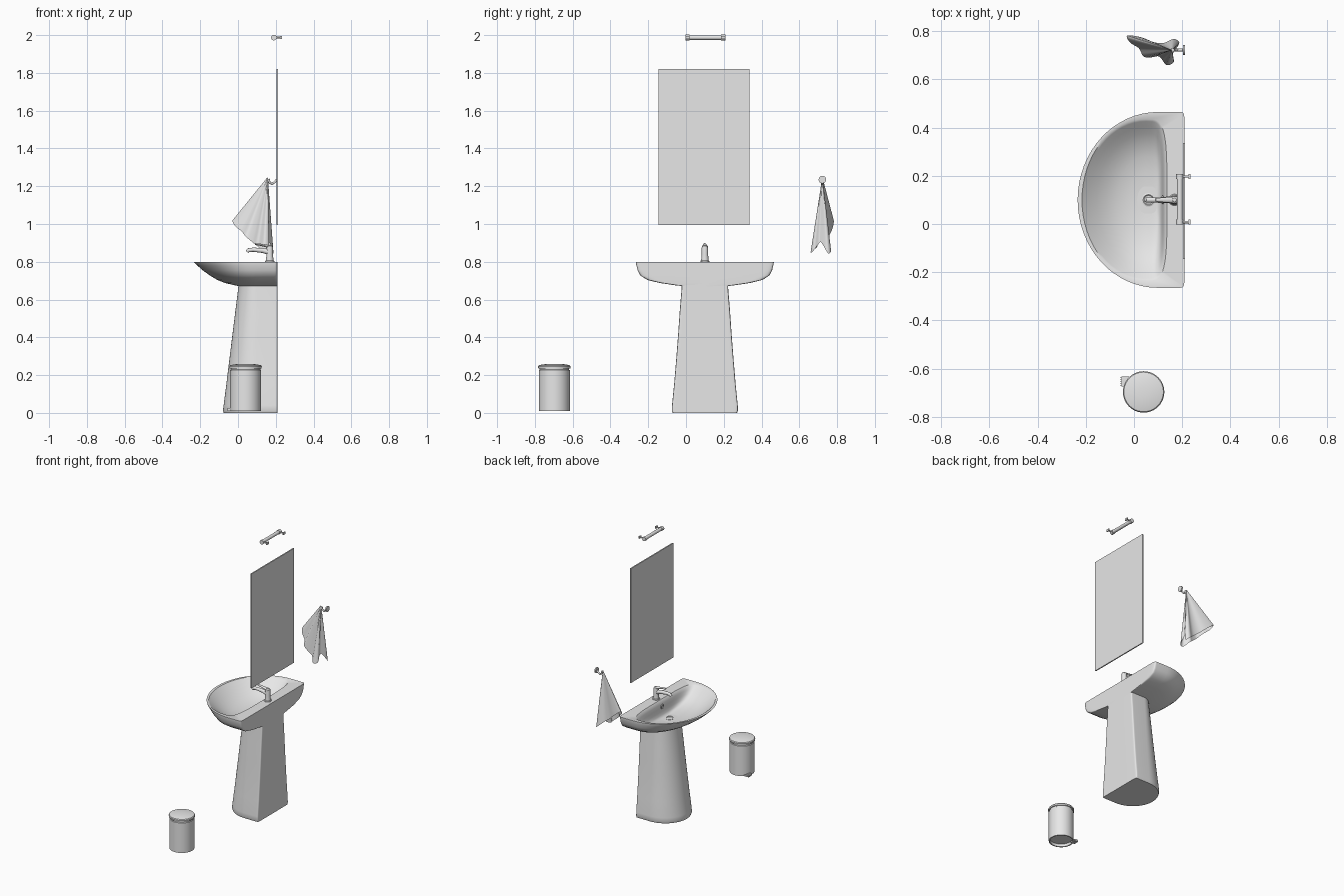
import bpy, bmesh, math
from mathutils import Vector

CY = 0.10  # centre line of basin, tap and pedestal


def material(name, value):
    m = bpy.data.materials.new(name)
    m.diffuse_color = (value, value, value, 1)
    return m


GREY = material("light grey", 0.8)


def finish(name, bm, angle=35):
    bmesh.ops.recalc_face_normals(bm, faces=bm.faces)
    mesh = bpy.data.meshes.new(name)
    bm.to_mesh(mesh)
    bm.free()
    ob = bpy.data.objects.new(name, mesh)
    bpy.context.collection.objects.link(ob)
    mesh.materials.append(GREY)
    bpy.ops.object.select_all(action='DESELECT')
    ob.select_set(True)
    bpy.context.view_layer.objects.active = ob
    bpy.ops.object.shade_smooth_by_angle(angle=math.radians(angle))
    return ob


def loft(name, rings, caps=(True, True), angle=35):
    """Skin a list of equally sized closed rings."""
    bm = bmesh.new()
    vs = [[bm.verts.new(p) for p in r] for r in rings]
    n = len(vs[0])
    for a, b in zip(vs, vs[1:]):
        for i in range(n):
            j = (i + 1) % n
            bm.faces.new((a[i], a[j], b[j], b[i]))
    if caps[0]:
        bm.faces.new(vs[0][::-1])
    if caps[1]:
        bm.faces.new(vs[-1])
    return finish(name, bm, angle)


def d_ring(xf, xb, hw, z, xc, p, n=16):
    """Rounded front, squarer back (higher p = sharper back corners)."""
    pts = []
    for i in range(4 * n):
        a = math.pi * 2 * i / (4 * n)
        c, s = math.cos(a), math.sin(a)
        if c > 1e-6:
            e = 2 / p
            x = xc + (xb - xc) * c ** e
            y = math.copysign(abs(s) ** e, s) * hw
        else:
            x, y = xc + (xc - xf) * c, s * hw
        pts.append((x, CY + y, z))
    return pts


def lathe(name, cx, cy, profile, n=40):
    return loft(name, [[(cx + r * math.cos(2 * math.pi * i / n),
                         cy + r * math.sin(2 * math.pi * i / n), z)
                        for i in range(n)] for r, z in profile])


def tube(name, pts, radii, flat=1.0, n=16):
    """Round (or flattened) tube through points with a radius at each."""
    pts = [Vector(p) for p in pts]
    rings = []
    for k, (p, r) in enumerate(zip(pts, radii)):
        d = pts[min(k + 1, len(pts) - 1)] - pts[max(k - 1, 0)]
        q = d.to_track_quat('Z', 'Y')
        rings.append([p + q @ Vector((r * math.cos(2 * math.pi * i / n),
                                      r * flat * math.sin(2 * math.pi * i / n), 0))
                      for i in range(n)])
    return loft(name, rings)


def box(name, lo, hi):
    bm = bmesh.new()
    bmesh.ops.create_cube(bm, size=1)
    for v in bm.verts:
        v.co = [(l + h) / 2 + c * (h - l) for l, h, c in zip(lo, hi, v.co)]
    return finish(name, bm)


def ring(name, loc, major, minor, rot=(0, 0, 0)):
    bpy.ops.mesh.primitive_torus_add(location=loc, rotation=rot, major_radius=major,
                                     minor_radius=minor, major_segments=24, minor_segments=8)
    ob = bpy.context.object
    ob.name = name
    ob.data.materials.append(GREY)
    bpy.ops.object.shade_smooth_by_angle(angle=math.radians(60))


# Basin: outer shell from the underside up, over the rim, down into the bowl
outer = [(0.02, 0.09, 0.668), (-0.02, 0.16, 0.676), (-0.07, 0.24, 0.688),
         (-0.11, 0.305, 0.704), (-0.15, 0.342, 0.728), (-0.187, 0.356, 0.755),
         (-0.215, 0.362, 0.78), (-0.231, 0.365, 0.795), (-0.234, 0.365, 0.80)]
inner = [(-0.216, 0.137, 0.335, 0.80), (-0.208, 0.13, 0.326, 0.793),
         (-0.185, 0.124, 0.304, 0.775), (-0.155, 0.12, 0.275, 0.752),
         (-0.115, 0.116, 0.235, 0.727), (-0.07, 0.111, 0.18, 0.706),
         (-0.02, 0.104, 0.11, 0.694), (0.03, 0.09, 0.03, 0.688)]
loft("basin", [d_ring(f, 0.21, w, z, 0.10, 24) for f, w, z in outer] +
     [d_ring(f, b, w, z, 0.05, 4) for f, b, w, z in inner], angle=40)
lathe("drain", 0.06, CY, [(0.028, 0.685), (0.028, 0.692), (0.022, 0.694), (0.018, 0.691)])
ring("overflow", (0.119, CY, 0.757), 0.014, 0.004, (0, math.pi / 2, 0))

# Pedestal: tapering column with a flat back
column = [(-0.076, 0.170, 0.0), (-0.08, 0.175, 0.012), (-0.076, 0.174, 0.04),
          (-0.062, 0.163, 0.15), (-0.046, 0.152, 0.28), (-0.03, 0.142, 0.41),
          (-0.014, 0.133, 0.54), (0.0, 0.124, 0.65), (0.004, 0.122, 0.69)]
loft("pedestal", [d_ring(f, 0.21, w, z, 0.10, 30) for f, w, z in column])

# Mixer tap
lathe("tap_body", 0.168, CY, [(0.024, 0.798), (0.024, 0.804), (0.02, 0.808), (0.017, 0.84),
                              (0.017, 0.872), (0.015, 0.884), (0.008, 0.89)], 24)
tube("tap_spout", [(0.168, CY, 0.85), (0.13, CY, 0.86), (0.08, CY, 0.864), (0.055, CY, 0.861),
                   (0.048, CY, 0.852)], [0.015, 0.013, 0.011, 0.011, 0.009])
tube("tap_lever", [(0.178, CY, 0.878), (0.15, CY, 0.884), (0.11, CY, 0.892), (0.09, CY, 0.894)],
     [0.014, 0.012, 0.009, 0.007], 0.6)

# Wall mirror
box("mirror", (0.203, -0.145, 0.995), (0.211, 0.337, 1.82))

# Lamp above the mirror: tube, end collars and wall brackets
tube("lamp_tube", [(0.19, 0.0, 1.987), (0.19, 0.205, 1.987)], [0.012, 0.012])
for y in (0.008, 0.197):
    tube("lamp_collar", [(0.19, y - 0.011, 1.987), (0.19, y + 0.011, 1.987)], [0.015, 0.015])
    tube("lamp_arm", [(0.19, y, 1.987), (0.228, y, 1.987)], [0.005, 0.005])
    box("lamp_bracket", (0.226, y - 0.011, 1.979), (0.234, y + 0.011, 1.995))

# Towel hook
TY = 0.722
tube("hook_plate", [(0.203, TY, 1.235), (0.212, TY, 1.235)], [0.02, 0.02])
tube("hook_arm", [(0.206, TY, 1.235), (0.195, TY, 1.222), (0.18, TY, 1.212), (0.167, TY, 1.22),
                  (0.16, TY, 1.238)], [0.006, 0.006, 0.006, 0.006, 0.008])

# Towel: folds fanning down from the hook to an uneven hem
hem = [(-0.028, 0.782, 1.02), (-0.015, 0.752, 0.99), (0.02, 0.73, 0.96), (0.04, 0.695, 0.935),
       (0.075, 0.692, 0.905), (0.105, 0.695, 0.88), (0.135, 0.660, 0.85), (0.165, 0.672, 0.855),
       (0.16, 0.702, 0.895), (0.168, 0.718, 0.90), (0.188, 0.752, 0.845), (0.165, 0.768, 0.86),
       (0.125, 0.752, 0.895), (0.08, 0.755, 0.93), (0.03, 0.775, 0.975)]
hem = [Vector(p) for p in hem]
smooth_hem = []
for i in range(len(hem)):  # rounded folds between hem points
    a, b, c, d = (hem[(i + k) % len(hem)] for k in (-1, 0, 1, 2))
    for t in (0, 0.25, 0.5, 0.75):
        smooth_hem.append(0.5 * (2 * b + (c - a) * t + (2 * a - 5 * b + 4 * c - d) * t * t
                                 + (3 * b - a - 3 * c + d) * t ** 3))
apex = Vector((0.158, TY, 1.25))
loft("towel", [[apex + (p - apex) * t for p in smooth_hem]
               for t in (0.02, 0.05, 0.12, 0.25, 0.4, 0.55, 0.7, 0.85, 1.0)],
     (True, False), 70)

# Pedal bin: hollow foot, body, groove and domed lid
BX, BY = 0.04, -0.697
lathe("bin", BX, BY, [(0.074, 0.03), (0.074, 0.01), (0.082, 0.01), (0.082, 0.226), (0.078, 0.229),
                      (0.078, 0.236), (0.085, 0.236), (0.086, 0.246), (0.082, 0.252),
                      (0.06, 0.257), (0.02, 0.26)])
box("bin_pedal", (-0.052, -0.674, 0.012), (-0.02, -0.634, 0.022))
for i in range(5):
    y = -0.672 + i * 0.008
    box("pedal_ridge", (-0.055, y, 0.011), (-0.03, y + 0.004, 0.026))
